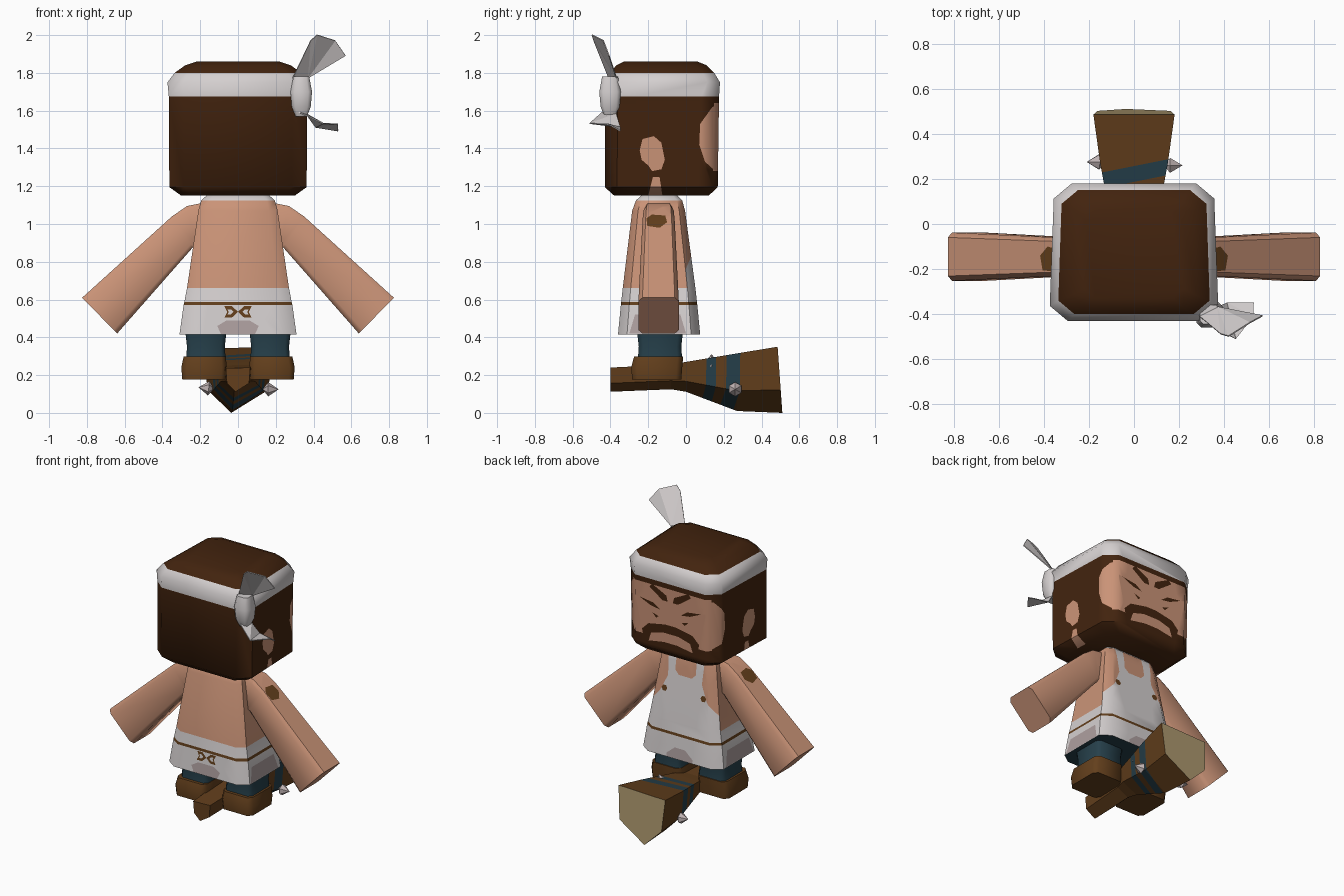
import bpy, bmesh, math
from mathutils import Vector

cube = bpy.data.objects.get("Cube")
if cube:
    bpy.data.objects.remove(cube)


def material(name, *rgb):
    lin = [((c / 255 + 0.055) / 1.055) ** 2.4 for c in rgb] + [1]
    m = bpy.data.materials.new(name)
    m.use_nodes = True
    m.diffuse_color = lin
    m.node_tree.nodes["Principled BSDF"].inputs["Base Color"].default_value = lin
    return m


SKIN = material("skin", 202, 147, 119)
HAIR = material("dark hair", 66, 35, 14)
CLOTH = material("light cloth", 212, 207, 207)
SHADE = material("grey cloth", 174, 159, 159)
TEAL = material("teal", 38, 64, 75)
WOOD = material("brown leather and wood", 99, 63, 28)
TAN = material("cut wood", 172, 152, 110)
STEEL = material("pale metal", 195, 182, 182)


def slot(obj, mat):
    if mat.name not in obj.data.materials:
        obj.data.materials.append(mat)
    return obj.data.materials.find(mat.name)


def smooth(obj, angle=50):
    bpy.ops.object.select_all(action="DESELECT")
    obj.select_set(True)
    bpy.context.view_layer.objects.active = obj
    bpy.ops.object.shade_smooth_by_angle(angle=math.radians(angle))


def to_object(name, bm, mat):
    mesh = bpy.data.meshes.new(name)
    bm.to_mesh(mesh)
    bm.free()
    obj = bpy.data.objects.new(name, mesh)
    bpy.context.collection.objects.link(obj)
    slot(obj, mat)
    return obj


def loft(name, rings, mat):
    """Skin a list of equal-sized point rings and cap both ends."""
    bm = bmesh.new()
    loops = [[bm.verts.new(p) for p in r] for r in rings]
    for a, b in zip(loops, loops[1:]):
        for i in range(len(a)):
            j = (i + 1) % len(a)
            bm.faces.new((a[i], a[j], b[j], b[i]))
    bm.faces.new(loops[0])
    bm.faces.new(loops[-1])
    bmesh.ops.recalc_face_normals(bm, faces=bm.faces)
    return to_object(name, bm, mat)


def rect(c, u, v, k):
    """Rectangle with cut corners, from a centre and two half-axes."""
    c, u, v, q = Vector(c), Vector(u), Vector(v), 1 - k
    corners = ((1, q), (q, 1), (-q, 1), (-1, q), (-1, -q), (-q, -1), (q, -1), (1, -q))
    return [c + u * a + v * b for a, b in corners]


def level(z, hx, y0, y1, k=0.22, x=0):
    return rect((x, (y0 + y1) / 2, z), (hx, 0, 0), (0, (y1 - y0) / 2, 0), k)


def colour(obj, mat, rule):
    i = slot(obj, mat)
    for p in obj.data.polygons:
        if rule(p.center, p.normal):
            p.material_index = i


def inside(x, z, poly):
    hit = False
    for (x1, z1), (x2, z2) in zip(poly, poly[1:] + poly[:1]):
        if (z1 > z) != (z2 > z) and x < (x2 - x1) * (z - z1) / (z2 - z1) + x1:
            hit = not hit
    return hit


def paint(obj, axis, sign, poly, mat, lim=0.7):
    """Cut an outline into the faces looking along an axis and colour it."""
    h = 1 - axis
    index = slot(obj, mat)
    bm = bmesh.new()
    bm.from_mesh(obj.data)

    def targets():
        bm.normal_update()
        found = []
        for f in bm.faces:
            if f.normal[axis] * sign > lim:
                near = True
                for d, e in ((h, 0), (2, 1)):
                    vals, ends = [v.co[d] for v in f.verts], [p[e] for p in poly]
                    near &= max(vals) > min(ends) and min(vals) < max(ends)
                if near:
                    found.append(f)
        return found

    for p, q in zip(poly, poly[1:] + poly[:1]):
        co, n = Vector((0, 0, p[1])), Vector((0, 0, q[0] - p[0]))
        co[h], n[h] = p[0], p[1] - q[1]
        faces = targets()
        geom = faces + list({e for f in faces for e in f.edges}) + list({v for f in faces for v in f.verts})
        bmesh.ops.bisect_plane(bm, geom=geom, dist=1e-5, plane_co=co, plane_no=n.normalized())
    for f in targets():
        c = f.calc_center_median()
        if inside(c[h], c.z, poly):
            f.material_index = index
    bm.to_mesh(obj.data)
    bm.free()


def both(half):
    """Close a half outline by mirroring it in x."""
    return half + [(-x, z) for x, z in reversed(half)]


# Head: cut-corner block, slightly narrower at the face
head = loft("head", [level(1.15, .30, -.38, .12), level(1.195, .362, -.43, .168),
                     level(1.675, .365, -.43, .175), level(1.75, .372, -.43, .18),
                     level(1.80, .335, -.40, .15), level(1.84, .28, -.37, .11),
                     level(1.86, .22, -.33, .06)], HAIR)
for v in head.data.vertices:
    v.co.x *= 0.98 - 0.1 * (v.co.y + .125)
colour(head, CLOTH, lambda c, n: 1.675 < c.z < 1.80)

# Face, beard, mouth, brows and eyes
paint(head, 1, 1, both([(.30, 1.64), (.30, 1.28)]), SKIN)
paint(head, 1, 1, both([(.04, 1.385), (.17, 1.36), (.22, 1.31), (.20, 1.22)]), HAIR)
paint(head, 1, 1, both([(.06, 1.325), (.15, 1.30), (.17, 1.24), (.05, 1.26)]), SKIN)
for s in (1, -1):
    paint(head, 0, s, [(.14, 1.62), (.2, 1.64), (.2, 1.28), (.15, 1.285), (.1, 1.33), (.07, 1.42), (.075, 1.53)], SKIN, .4)
    paint(head, 1, 1, [(s * x, z) for x, z in ((.02, 1.55), (.03, 1.59), (.14, 1.645), (.16, 1.62), (.06, 1.55))], HAIR)
    paint(head, 1, 1, [(s * x, z) for x, z in ((.08, 1.48), (.13, 1.515), (.24, 1.53), (.15, 1.49))], HAIR)
    paint(head, 1, 1, [(s * x, z) for x, z in ((.09, 1.43), (.14, 1.445), (.11, 1.415))], HAIR)
    # Ears
    paint(head, 0, s, [(-.245, 1.39), (-.23, 1.45), (-.17, 1.465), (-.13, 1.43), (-.112, 1.34),
                       (-.13, 1.29), (-.18, 1.28), (-.2, 1.31), (-.235, 1.34)], SKIN)
    paint(head, 0, s, [(-.2, 1.15), (-.175, 1.25), (-.14, 1.25), (-.125, 1.15)], SKIN, .3)
smooth(head)

# Headband knot and ribbon tails
knot = loft("headband_knot", [level(z, r, -.402 - r, -.402 + r, .35, .335)
            for z, r in ((1.57, .03), (1.62, .05), (1.70, .057), (1.78, .042))], CLOTH)
smooth(knot)


def ribbon(name, points):
    bm = bmesh.new()
    bm.faces.new([bm.verts.new(p) for p in points])
    bmesh.ops.triangulate(bm, faces=bm.faces)
    obj = to_object(name, bm, CLOTH)
    obj.modifiers.new("thickness", "SOLIDIFY").thickness = 0.006


ribbon("ribbon_upper", [(.29, -.41, 1.77), (.37, -.37, 1.77), (.57, -.41, 1.89),
                        (.515, -.44, 1.97), (.42, -.50, 2.0), (.385, -.49, 1.97)])
ribbon("ribbon_lower", [(.30, -.43, 1.60), (.36, -.37, 1.58), (.41, -.35, 1.51),
                        (.53, -.35, 1.49), (.53, -.41, 1.525), (.45, -.51, 1.53)])

# Torso with apron skirt, belt and bib
torso = loft("torso_and_apron", [level(.415, .31, -.36, .075), level(.57, .288, -.345, .06),
                                 level(.588, .284, -.343, .058), level(.66, .27, -.335, .05),
                                 level(1.07, .21, -.285, -.005), level(1.125, .195, -.265, -.02),
                                 level(1.165, .15, -.22, -.06)], SKIN)
colour(torso, CLOTH, lambda c, n: c.z < .66 or c.z > 1.125)
colour(torso, WOOD, lambda c, n: .57 < c.z < .588)
colour(torso, TEAL, lambda c, n: n.z < -.9)
paint(torso, 1, 1, both([(.07, 1.13), (.14, 1.13), (.13, .95), (.18, .84), (.31, .70), (.31, .655)]), CLOTH, .45)
paint(torso, 1, 1, both([(.075, 1.13), (.08, 1.0), (.05, .97)]), SKIN, .45)
paint(torso, 1, 1, both([(.04, .49), (.10, .44), (.10, .417)]), SHADE)
paint(torso, 1, -1, both([(.06, .49), (.11, .46), (.09, .417)]), SHADE)
for s in (1, -1):
    # Buttons, side folds and the bow loops at the belt
    paint(torso, 1, 1, [(s * .15 + .022 * math.cos(a), .86 + .022 * math.sin(a))
                        for a in [i * math.pi / 3 for i in range(6)]], WOOD)
    paint(torso, 0, s, [(-.30, .42), (-.27, .52), (-.03, .52), (0, .42)], SHADE)
    for grow, mat in ((1, WOOD), (.45, CLOTH)):
        paint(torso, 1, -1, [(s * (.042 + grow * x), .535 + grow * z) for x, z in
                             ((-.042, 0), (-.01, .03), (.03, .03), (.015, 0), (.03, -.03), (-.01, -.03))], mat)
smooth(torso)

for s, side in ((1, "left"), (-1, "right")):
    # Arm: sections given by upper edge, lower edge and half depth
    rings = []
    for (x1, z1), (x2, z2), hy in (((.17, 1.115), (.17, .88), .07), ((.27, 1.095), (.215, .87), .08),
                                   ((.35, 1.04), (.24, .875), .085), ((.825, .61), (.64, .42), .107)):
        rings.append(rect((s * (x1 + x2) / 2, -.145, (z1 + z2) / 2),
                          (s * (x1 - x2) / 2, 0, (z1 - z2) / 2), (0, hy, 0), .2))
    arm = loft(side + "_arm", rings, SKIN)
    paint(arm, 0, s, [(-.205, .99), (-.21, 1.03), (-.18, 1.05), (-.11, 1.045), (-.1, 1.01), (-.14, .98)], WOOD, .3)
    smooth(arm)

    # Trouser leg and boot
    leg = loft(side + "_trouser", [level(.28, .105, -.255, -.02, x=s * .17), level(.35, .10, -.25, -.025, x=s * .17),
                                   level(.44, .11, -.26, -.015, x=s * .17)], TEAL)
    smooth(leg)
    boot = loft(side + "_boot", [level(.178, .115, -.285, -.025, x=s * .18), level(.24, .12, -.29, -.02, x=s * .18),
                                 level(.298, .112, -.275, -.015, x=s * .176)], WOOD)
    smooth(boot)


# Club: five-sided, widening towards the cut end
def five(y, top, low, hx, tilt=0):
    h = top - low
    return [(-hx, y, top - .03 * h), (hx, y, top), (hx * .9, y + tilt * .65, low + .35 * h),
            (-.2 * hx, y + tilt, low), (-hx * .9, y + tilt * .65, low + .35 * h)]


club = loft("club", [five(-.40, .24, .112, .065), five(-.08, .255, .125, .075), five(0, .27, .112, .10),
                     five(.27, .315, .01, .15), five(.485, .35, 0, .18, .025)], WOOD)
bm = bmesh.new()
bm.from_mesh(club.data)
bands = ((.222, .2, .035), (.115, .15, .025))
for y, slope, half in bands:
    for e in (-half, half):
        bmesh.ops.bisect_plane(bm, geom=bm.verts[:] + bm.edges[:] + bm.faces[:], dist=1e-5,
                               plane_co=(0, y + e, 0), plane_no=Vector((-slope, 1, 0)).normalized())
bm.to_mesh(club.data)
bm.free()
for y, slope, half in bands:
    colour(club, TEAL, lambda c, n: abs(c.y - y - slope * c.x) < half)
colour(club, TAN, lambda c, n: n.y > .8)

# Spikes on the club bands
for i, (spot, aim) in enumerate((((.16, .26, .125), (1, 0, 0)), ((-.155, .275, .13), (-1, 0, .1)),
                                 ((.09, .135, .262), (.5, 0, 1)))):
    aim = Vector(aim).normalized()
    for flip, depth in ((1, .055), (-1, .03)):
        bpy.ops.mesh.primitive_cone_add(vertices=6, radius1=.038, radius2=0, depth=depth,
                                        location=Vector(spot) + aim * flip * depth / 2,
                                        rotation=(aim * flip).to_track_quat("Z", "Y").to_euler())
        spike = bpy.context.object
        spike.name = f"club_spike_{i + 1}_{'tip' if flip > 0 else 'base'}"
        slot(spike, STEEL)
